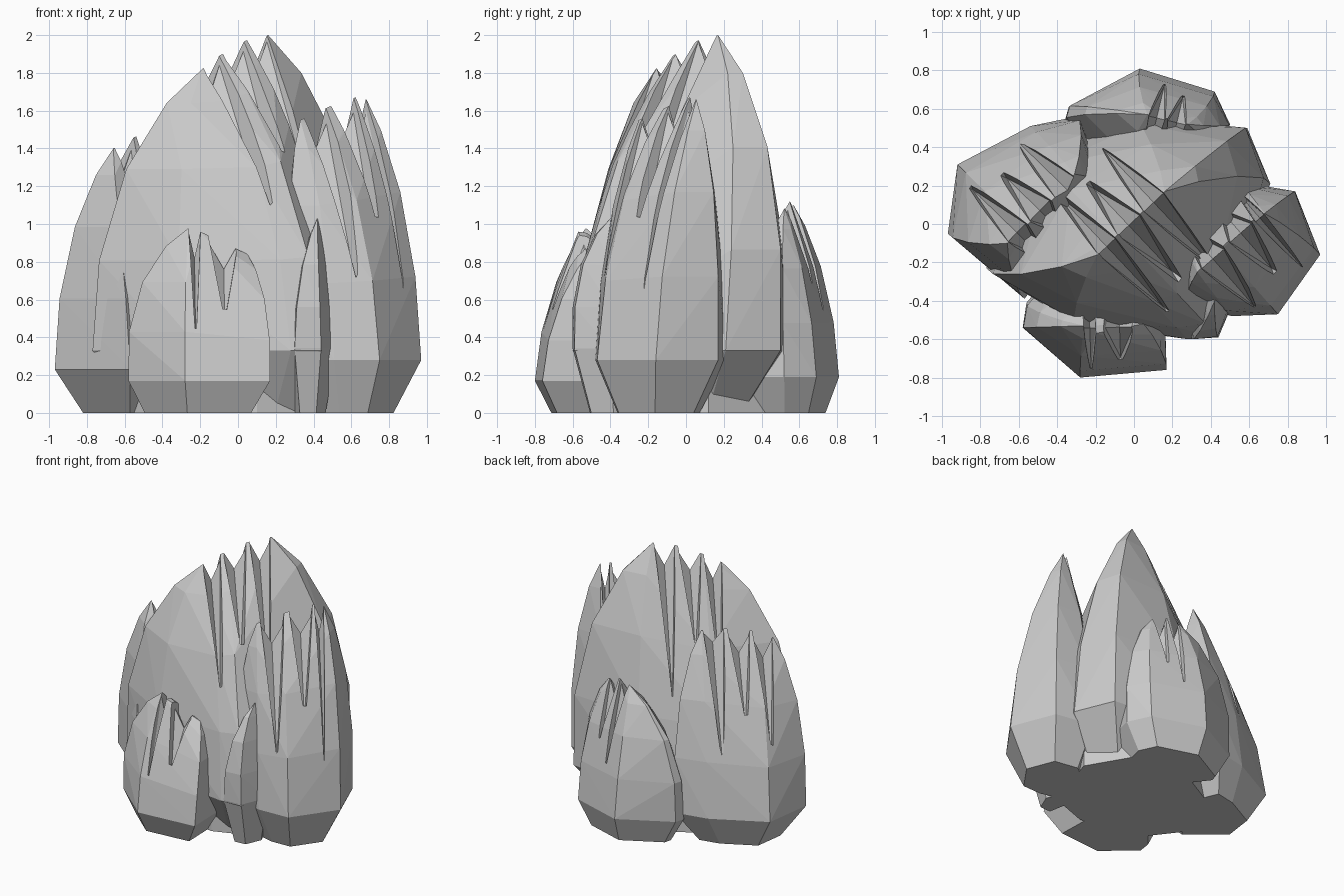
import bpy, bmesh
from mathutils import Vector as V

if "Cube" in bpy.data.objects:
    bpy.data.objects.remove(bpy.data.objects["Cube"])

# height fraction, shrink along the ridge, shrink across the ridge
PROFILE = [(0, 0, 0), (.32, .01, .13), (.645, .23, .42), (.88, .62, .76)]


def hull(name, pts):
    bm = bmesh.new()
    for p in pts:
        bm.verts.new(p)
    r = bmesh.ops.convex_hull(bm, input=bm.verts)
    junk = set(r["geom_interior"]) | set(r["geom_unused"])
    bmesh.ops.delete(bm, geom=[v for v in junk if isinstance(v, bmesh.types.BMVert)], context='VERTS')
    bmesh.ops.recalc_face_normals(bm, faces=bm.faces)
    me = bpy.data.meshes.new(name)
    bm.to_mesh(me)
    bm.free()
    ob = bpy.data.objects.new(name, me)
    bpy.context.collection.objects.link(ob)
    return ob


def volume(me):
    bm = bmesh.new()
    bm.from_mesh(me)
    vol = bm.calc_volume()
    bm.free()
    return vol


def boolean(ob, other, op):
    """Apply a boolean, keeping it only if the volume stays sensible."""
    before = volume(ob.data)
    for solver in ('EXACT', 'MANIFOLD'):
        m = ob.modifiers.new("cut", 'BOOLEAN')
        m.operation, m.object, m.solver = op, other, solver
        bpy.context.view_layer.update()
        me = bpy.data.meshes.new_from_object(ob.evaluated_get(bpy.context.evaluated_depsgraph_get()))
        ob.modifiers.clear()
        ratio = volume(me) / before
        if (.8 < ratio < 1.001) if op == 'DIFFERENCE' else (.999 < ratio < 3):
            ob.data = me
            break
    bpy.data.objects.remove(other)


def rock(name, foot, zw, peaks, groove=.6, foot_scale=.62):
    """Tapered boulder from its widest outline up to a ridge of notched peaks."""
    peaks = [V(p) for p in peaks]
    a, b = peaks[0], peaks[-1]
    u = V((b.x - a.x, b.y - a.y, 0))
    length = u.length
    u.normalize()
    v = V((-u.y, u.x, 0))
    cen = sum((V((x, y, 0)) for x, y in foot), V()) / len(foot)
    pts = list(peaks)
    for x, y in foot:
        p = V((x, y, 0))
        k = min(max((p - a).dot(u), 0), length)
        r = a.lerp(b, k / length)
        base = V((r.x, r.y, 0))
        d = p - base
        for t, su, sv in PROFILE:
            q = base + u * d.dot(u) * (1 - su) + v * d.dot(v) * (1 - sv)
            q.z = zw + (r.z - zw) * t
            pts.append(q)
        # undercut foot, continued a little below the ground for trimming
        s = foot_scale - (1 - foot_scale) * .05 / zw
        q = cen + (p - cen) * s
        q.z = -.05
        pts.append(q)
    ob = hull(name, pts)

    # V notches between neighbouring peaks, running down both faces
    up = V((0, 0, 1))
    for i, (p, q) in enumerate(zip(peaks, peaks[1:])):
        m = (p + q) / 2
        w = min((q - p).length * .45, .085)
        h = (m.z - zw) * groove * (1, .75, 1.1)[i % 3]
        for side in (1, -1):
            n = v * side
            reach = max((V((x, y, 0)) - m).dot(n) for x, y in foot)
            e = m + n * reach * (h / (m.z - zw)) * 1.06 - up * h
            pts = [e, m - up * .1 - n * .03]
            for s in (1, -1):
                for out in (-.03, reach):
                    pts.append(m + u * w * s + n * out + up * .05)
            boolean(ob, hull("notch", pts), 'DIFFERENCE')
    return ob


cluster = rock("rock_cluster",
               [(-.77, -.23), (-.3, -.52), (.28, -.6), (.44, -.59), (.71, .21),
                (.59, .5), (0, .56), (-.5, .36)], .33,
               [(-.19, -.16, 1.82), (-.1, -.07, 1.89), (.04, .06, 1.97), (.16, .17, 2.0)], .55)

parts = [
    rock("right_rock",
         [(.97, -.16), (.84, .17), (.55, .22), (.2, -.05), (.27, -.42), (.51, -.48), (.75, -.47)], .28,
         [(.33, -.25, 1.55), (.48, -.1, 1.62), (.62, .02, 1.67), (.68, .055, 1.66)], .7),
    rock("left_rock",
         [(-.97, -.05), (-.92, .31), (-.54, .51), (-.3, .56), (-.15, .2), (-.57, -.39)], .23,
         [(-.66, -.1, 1.40), (-.55, 0, 1.46), (-.42, .13, 1.49), (-.31, .26, 1.5)], .65),
    rock("front_rock",
         [(-.58, -.54), (-.56, -.41), (-.3, -.1), (.15, -.1), (.17, -.76), (-.28, -.8)], .17,
         [(-.26, -.53, .98), (-.2, -.57, .96), (.05, -.52, .84)], .75, .75),
    rock("back_rock",
         [(-.34, .61), (-.36, .54), (-.1, .2), (.45, .3), (.5, .52), (.42, .69), (.03, .81)], .19,
         [(.07, .57, 1.1), (.17, .55, 1.12), (.28, .52, 1.08)], .7, .75),
    # slim shard at the front corner of the main rock
    rock("corner_shard", [(.3, -.6), (.44, -.59), (.52, -.4), (.4, -.1), (.2, -.1)], .34,
         [(.42, -.4, 1.03), (.43, -.34, 1.02)]),
    # solid core joining the feet
    hull("core", [(x, y, z) for z in (-.05, .4) for x, y in
                  [(-.58, -.1), (-.35, -.4), (.1, -.46), (.4, -.35), (.55, .12), (.35, .46), (-.1, .46), (-.48, .25)]]),
]
for p in parts:
    boolean(cluster, p, 'UNION')

# trim flat on the ground
ground_cut = hull("ground_cutter", [(x, y, z) for x in (-2, 2) for y in (-2, 2) for z in (-1, 0)])
boolean(cluster, ground_cut, 'DIFFERENCE')
